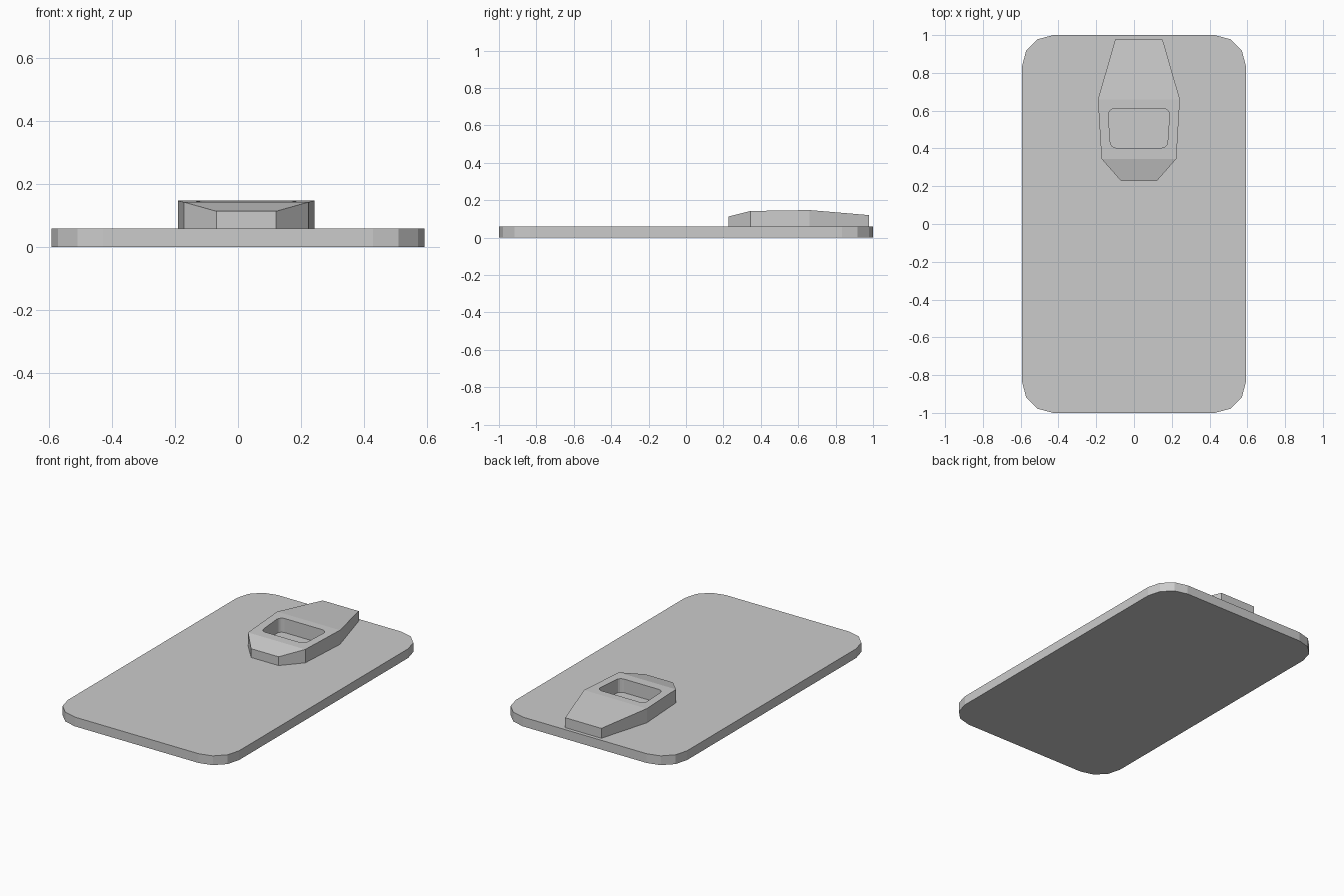
import bpy, bmesh
from math import sin, cos, pi

cube = bpy.data.objects.get("Cube")
if cube:
    bpy.data.objects.remove(cube, do_unlink=True)

grey = bpy.data.materials.new("plain grey")
grey.use_nodes = True
colour = (0.6, 0.6, 0.6, 1)
grey.diffuse_color = colour
grey.node_tree.nodes["Principled BSDF"].inputs["Base Color"].default_value = colour


def rounded(corners, radius, steps):
    """Round the corners of a counter-clockwise outline that starts at the back right."""
    points = []
    for i, (x, y) in enumerate(corners):
        sx, sy = ((1, 1), (-1, 1), (-1, -1), (1, -1))[i]
        for k in range(steps + 1):
            a = (i + k / steps) * pi / 2
            points.append((x + radius * (cos(a) - sx), y + radius * (sin(a) - sy)))
    return points


def prism(name, outline, bottom, top):
    """Upright solid over an outline."""
    bm = bmesh.new()
    face = bm.faces.new([bm.verts.new((x, y, bottom)) for x, y in outline])
    up = bmesh.ops.extrude_face_region(bm, geom=[face])["geom"]
    verts = [v for v in up if isinstance(v, bmesh.types.BMVert)]
    bmesh.ops.translate(bm, verts=verts, vec=(0, 0, top - bottom))
    return finish(name, bm)


def finish(name, bm):
    bmesh.ops.recalc_face_normals(bm, faces=bm.faces[:])
    mesh = bpy.data.meshes.new(name)
    bm.to_mesh(mesh)
    bm.free()
    mesh.materials.append(grey)
    obj = bpy.data.objects.new(name, mesh)
    bpy.context.collection.objects.link(obj)
    return obj


# Flat base plate with rounded corners
W, T = 0.593, 0.058
prism("base_plate", rounded([(W, 1), (-W, 1), (-W, -1), (W, -1)], 0.165, 3), 0, T)

# Raised tapered grip: sections of (y, half width, top height)
CX = 0.026
sections = [(0.228, 0.095, 0.113), (0.345, 0.198, 0.142),
            (0.66, 0.217, 0.147), (0.978, 0.125, 0.12)]
bm = bmesh.new()
rings = [[bm.verts.new(p) for p in ((CX - w, y, T), (CX + w, y, T), (CX + w, y, h), (CX - w, y, h))]
         for y, w, h in sections]
for a, b in zip(rings, rings[1:]):
    for i in range(4):
        j = (i + 1) % 4
        bm.faces.new((a[i], a[j], b[j], b[i]))
bm.faces.new(rings[0])
bm.faces.new(rings[-1])
grip = finish("grip", bm)

# Rounded window cut down through the grip to the plate
window = [(CX + 0.162, 0.61), (CX - 0.162, 0.61), (CX - 0.152, 0.403), (CX + 0.152, 0.403)]
cutter = prism("window_cutter", rounded(window, 0.032, 4), T - 0.02, 0.3)
cutter.hide_render = True
cut = grip.modifiers.new("window", "BOOLEAN")
cut.operation = "DIFFERENCE"
cut.solver = "EXACT"
cut.object = cutter
bpy.context.view_layer.objects.active = grip
bpy.ops.object.modifier_apply(modifier=cut.name)
bpy.data.objects.remove(cutter, do_unlink=True)
